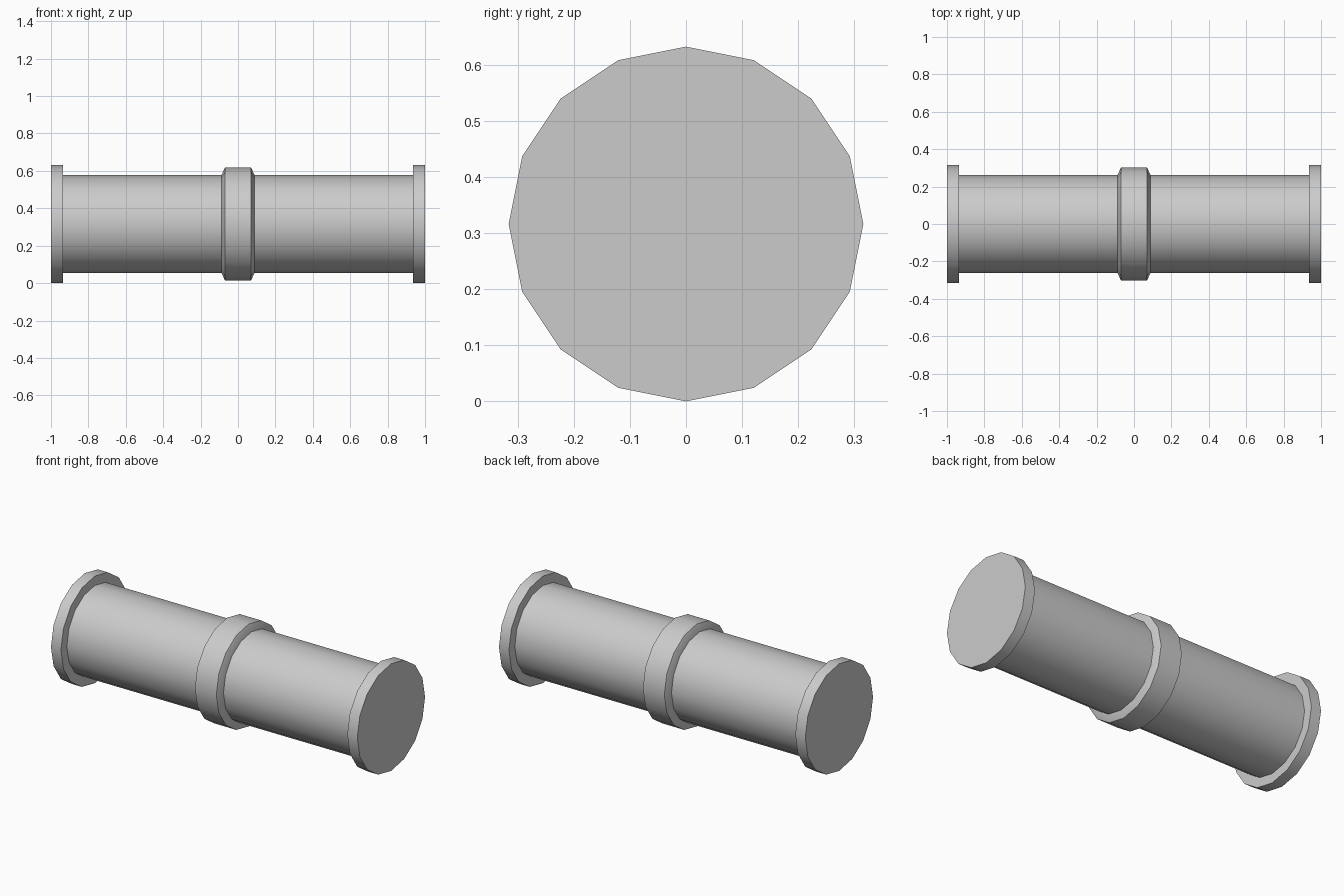
import bpy, bmesh
from math import cos, sin, pi, radians

if "Cube" in bpy.data.objects:
    bpy.data.objects.remove(bpy.data.objects["Cube"])

SIDES = 16
AXIS_Z = 0.316


def lathe(name, profile):
    """Spin (x, radius) points round the long axis and cap both ends."""
    bm = bmesh.new()
    rings = [[bm.verts.new((x, r * cos(2 * pi * i / SIDES), AXIS_Z + r * sin(2 * pi * i / SIDES)))
              for i in range(SIDES)] for x, r in profile]
    for a, b in zip(rings, rings[1:]):
        for i in range(SIDES):
            j = (i + 1) % SIDES
            bm.faces.new((a[i], a[j], b[j], b[i]))
    bm.faces.new(rings[0])
    bm.faces.new(rings[-1])
    bmesh.ops.recalc_face_normals(bm, faces=bm.faces)
    mesh = bpy.data.meshes.new(name)
    bm.to_mesh(mesh)
    bm.free()
    obj = bpy.data.objects.new(name, mesh)
    bpy.context.collection.objects.link(obj)
    bpy.ops.object.select_all(action='DESELECT')
    obj.select_set(True)
    bpy.context.view_layer.objects.active = obj
    bpy.ops.object.shade_smooth_by_angle(angle=radians(30))


# Straight pipe, ending inside the flanges
lathe("pipe", [(-0.96, 0.261), (0.96, 0.261)])

# Chamfered collar at mid length
lathe("middle_collar", [(-0.088, 0.261), (-0.07, 0.302), (0.07, 0.302), (0.088, 0.261)])

# End flanges
for side, s in (("left", -1), ("right", 1)):
    lathe(side + "_flange", [(s * 0.935, 0.316), (s * 1.0, 0.316)])
